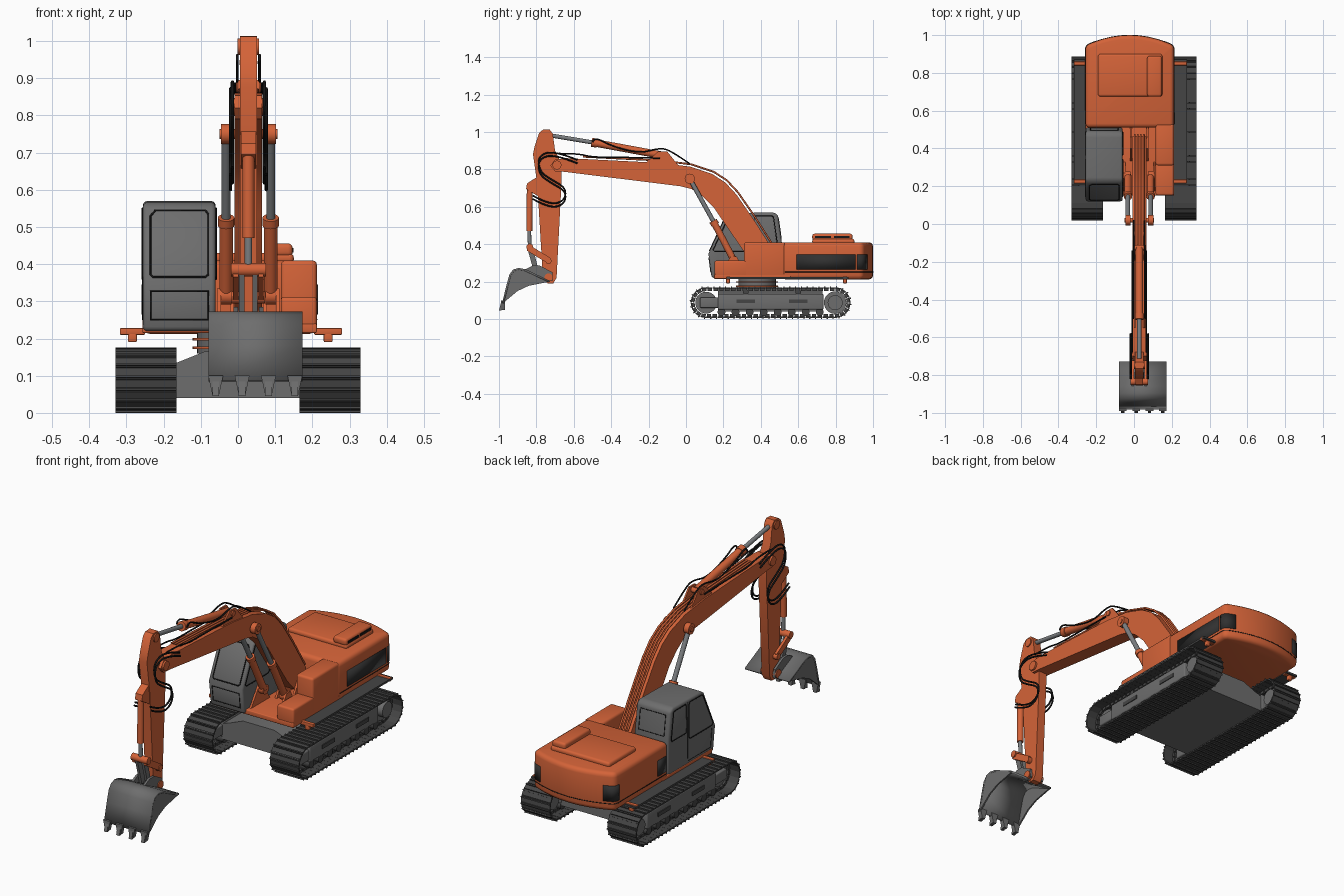
import bpy, bmesh, math
from mathutils import Vector, Matrix

if "Cube" in bpy.data.objects:
    bpy.data.objects.remove(bpy.data.objects["Cube"])

def material(name, c):
    m = bpy.data.materials.new(name)
    m.diffuse_color = (*c, 1)
    m.use_nodes = True
    m.node_tree.nodes["Principled BSDF"].inputs["Base Color"].default_value = m.diffuse_color
    return m

ORANGE = material("orange paint", (0.66, 0.125, 0.04))
GREY = material("mid grey", (0.155, 0.155, 0.155))
STEEL = material("rod steel", (0.2, 0.21, 0.22))
TRACK = material("track grey", (0.06, 0.06, 0.06))
DARK = material("dark panel", (0.03, 0.03, 0.03))
BLACK = material("hose black", (0.008, 0.008, 0.008))
CX = 0.028  # boom centre line

def finish(bm, name, mat, bevel=0.0):
    bmesh.ops.recalc_face_normals(bm, faces=bm.faces)
    if bevel:
        edges = [e for e in bm.edges if len(e.link_faces) == 2 and e.calc_face_angle() > 0.6]
        bmesh.ops.bevel(bm, geom=edges, offset=bevel, segments=3, profile=0.5, affect='EDGES', clamp_overlap=True)
    me = bpy.data.meshes.new(name)
    bm.to_mesh(me)
    bm.free()
    ob = bpy.data.objects.new(name, me)
    bpy.context.collection.objects.link(ob)
    me.materials.append(mat)
    bpy.ops.object.select_all(action='DESELECT')
    ob.select_set(True)
    bpy.context.view_layer.objects.active = ob
    bpy.ops.object.shade_smooth_by_angle(angle=math.radians(35))
    return ob

def prism(name, pts, axis, a, b, mat, bevel=0.0):
    """Extrude a 2D outline along an axis from a to b."""
    put = {'x': lambda p, t: (t, p[0], p[1]), 'y': lambda p, t: (p[0], t, p[1]), 'z': lambda p, t: (p[0], p[1], t)}[axis]
    bm = bmesh.new()
    lo = [bm.verts.new(put(p, a)) for p in pts]
    hi = [bm.verts.new(put(p, b)) for p in pts]
    bm.faces.new(lo)
    bm.faces.new(hi[::-1])
    n = len(pts)
    for i in range(n):
        bm.faces.new((lo[i], hi[i], hi[(i + 1) % n], lo[(i + 1) % n]))
    return finish(bm, name, mat, bevel)

def box(name, x, y, z, mat, bevel=0.0):
    return prism(name, [(x[0], y[0]), (x[1], y[0]), (x[1], y[1]), (x[0], y[1])], 'z', z[0], z[1], mat, bevel)

def rod(name, p, q, r, mat, sides=20):
    p, q = Vector(p), Vector(q)
    bm = bmesh.new()
    rot = (q - p).to_track_quat('Z', 'Y').to_matrix().to_4x4()
    bmesh.ops.create_cone(bm, cap_ends=True, segments=sides, radius1=r, radius2=r, depth=(q - p).length,
                          matrix=Matrix.Translation((p + q) / 2) @ rot)
    return finish(bm, name, mat)

def tube(name, pts, r, mat, closed=False, smooth=False):
    cu = bpy.data.curves.new(name, 'CURVE')
    cu.dimensions = '3D'
    cu.bevel_depth, cu.bevel_resolution, cu.resolution_u = r, 2, 6
    sp = cu.splines.new('NURBS' if smooth else 'POLY')
    sp.points.add(len(pts) - 1)
    for p, c in zip(sp.points, pts):
        p.co = (*c, 1)
    sp.use_cyclic_u = closed
    if smooth:
        sp.use_endpoint_u, sp.order_u = True, 3
    cu.materials.append(mat)
    bpy.context.collection.objects.link(bpy.data.objects.new(name, cu))

def ribbon(name, pts, vec, thick, mat):
    """Sheet swept from a polyline along vec, given a thickness."""
    bm = bmesh.new()
    a = [bm.verts.new(p) for p in pts]
    b = [bm.verts.new(Vector(p) + Vector(vec)) for p in pts]
    for i in range(len(pts) - 1):
        bm.faces.new((a[i], a[i + 1], b[i + 1], b[i]))
    ob = finish(bm, name, mat)
    mod = ob.modifiers.new("thickness", 'SOLIDIFY')
    mod.thickness, mod.offset = thick, 0
    return ob

# --- Tracks -------------------------------------------------------------
Y0, Y1, ZC, R = 0.1075, 0.7975, 0.0875, 0.078
L = Y1 - Y0
P = 2 * L + 2 * math.pi * R
N = 60

def track_point(t):
    if t < L:
        return Y0 + t, ZC - R, 0
    if t < L + math.pi * R:
        a = (t - L) / R
        return Y1 + R * math.sin(a), ZC - R * math.cos(a), a
    if t < 2 * L + math.pi * R:
        return Y1 - (t - L - math.pi * R), ZC + R, math.pi
    a = (t - 2 * L - math.pi * R) / R
    return Y0 - R * math.sin(a), ZC + R * math.cos(a), math.pi + a

for s, side in ((-1, "left"), (1, "right")):
    xc = s * 0.2475
    bm = bmesh.new()
    for i in range(N):
        y, z, a = track_point((i + 0.5) * P / N)
        base = Matrix.Translation((xc, y, z)) @ Matrix.Rotation(a, 4, 'X')
        for off, size in (((0, 0, 0), (0.165, P / N * 0.97, 0.007)), ((0, 0.009, -0.0065), (0.165, 0.006, 0.006)),
                          ((0.022, 0, 0.01), (0.012, P / N * 0.75, 0.014)), ((-0.022, 0, 0.01), (0.012, P / N * 0.75, 0.014))):
            bmesh.ops.create_cube(bm, size=1, matrix=base @ Matrix.Translation(off) @ Matrix.Diagonal((*size, 1)))
    finish(bm, side + "_track_shoes", TRACK)
    box(side + "_track_frame", (xc - 0.045, xc + 0.045), (0.17, 0.735), (0.05, 0.135), GREY, 0.008)
    box(side + "_idler_fork", (xc - 0.04, xc + 0.04), (0.075, 0.19), (0.06, 0.115), GREY, 0.006)
    for nm, y, r in (("idler", Y0, 0.058), ("sprocket", Y1, 0.06)):
        rod(f"{side}_{nm}", (xc - 0.02, y, ZC), (xc + 0.02, y, ZC), r, GREY, 28)
    rod(side + "_drive_hub", (xc - 0.05, Y1, ZC), (xc + 0.05, Y1, ZC), 0.04, GREY, 24)
    for i in range(8):
        y = 0.19 + i * 0.075
        rod(f"{side}_roller_{i}", (xc - 0.042, y, 0.037), (xc + 0.042, y, 0.037), 0.021, TRACK, 14)
    for i, y in enumerate((0.32, 0.6)):
        rod(f"{side}_carrier_{i}", (xc - 0.035, y, 0.143), (xc + 0.035, y, 0.143), 0.015, TRACK, 14)
        box(f"{side}_frame_slot_{i}", (xc - 0.049, xc + 0.049), (y - 0.05, y + 0.05), (0.085, 0.105), TRACK)

# --- Undercarriage and turntable ----------------------------------------
prism("carbody", [(-0.21, 0.04), (0.21, 0.04), (0.21, 0.12), (0.165, 0.135), (0.09, 0.165), (-0.09, 0.165),
                  (-0.165, 0.135), (-0.21, 0.12)], 'y', 0.17, 0.73, GREY)
rod("turntable", (-0.01, 0.38, 0.16), (-0.01, 0.38, 0.22), 0.1, GREY, 40)
for z in (0.172, 0.195):
    rod("turntable_ring", (-0.01, 0.38, z), (-0.01, 0.38, z + 0.006), 0.112, ORANGE, 40)

# --- Upper house --------------------------------------------------------
BX, W = -0.0225, 0.2345
corner = [(W - 0.03 + 0.03 * math.cos(math.radians(a)), 0.925 + 0.03 * math.sin(math.radians(a))) for a in (0, 22, 44, 66)]
arc = [(x, 1 - 0.048 * (x / 0.2167) ** 2) for x in (0.18, 0.15, 0.1, 0.05, 0)]
half = corner + arc
rear = [(BX + x, y) for x, y in half] + [(BX - x, y) for x, y in half[-2::-1]]
prism("engine_house", [(BX - W, 0.51), (BX + W, 0.51)] + rear, 'z', 0.212, 0.41, ORANGE, 0.022)
box("platform", (BX - W, BX + W), (0.15, 0.56), (0.215, 0.24), ORANGE, 0.004)
box("right_tank", (0.115, 0.212), (0.31, 0.53), (0.22, 0.41), ORANGE, 0.012)
box("right_toolbox", (0.115, 0.212), (0.152, 0.33), (0.22, 0.312), ORANGE, 0.01)
box("engine_hood", (-0.19, 0.15), (0.675, 0.9), (0.4, 0.43), ORANGE, 0.012)
box("hood_grille_box", (0.07, 0.147), (0.675, 0.89), (0.42, 0.456), ORANGE, 0.012)
for y in (0.69, 0.79):
    box("hood_grille_slot", (0.1, 0.1495), (y, y + 0.085), (0.432, 0.444), BLACK)

# painted dark panels and groove
for s, side, y0, y1 in ((1, "right", 0.59, 0.905), (-1, "left", 0.53, 0.6)):
    X = BX + s * W
    ribbon(side + "_dark_panel", [(X, y0, 0.265), (X, y1, 0.265)], (0, 0, 0.08), 0.006, DARK)
    ribbon(side + "_dark_corner", [(BX + s * x, y, 0.265) for x, y in [(W, 0.915)] + half[:5]], (0, 0, 0.08), 0.006, DARK)
ribbon("house_groove", [(BX + W, 0.53, 0.25)] + [(x, y, 0.25) for x, y in rear] + [(BX - W, 0.53, 0.25)],
       (0, 0, 0.003), 0.003, BLACK)

# side catwalks with brackets
for s, side, xa, xb in ((-1, "left", -0.318, -0.25), (1, "right", 0.205, 0.28)):
    box(side + "_catwalk", (xa, xb), (0.22, 0.87), (0.214, 0.224), TRACK)
    for y in (0.215, 0.84):
        box(side + "_catwalk_bracket", (xa, xb), (y, y + 0.02), (0.21, 0.228), ORANGE, 0.003)
        m = (xa + xb) / 2
        box(side + "_bracket_foot", (m - 0.012, m + 0.012), (y, y + 0.02), (0.19, 0.215), ORANGE, 0.004)

# --- Cab ----------------------------------------------------------------
prism("cab", [(0.137, 0.22), (0.12, 0.35), (0.213, 0.55), (0.235, 0.566), (0.47, 0.57), (0.492, 0.555), (0.512, 0.41), (0.512, 0.22)],
      'x', -0.256, -0.06, GREY, 0.012)

def slope(z):  # windshield plane
    return 0.12 + (z - 0.35) * 0.465 - 0.001

tube("windshield_frame", [(x, slope(z), z) for x, z in ((-0.235, 0.372), (-0.228, 0.365), (-0.088, 0.365), (-0.08, 0.372),
     (-0.08, 0.535), (-0.088, 0.545), (-0.222, 0.545), (-0.235, 0.53))], 0.0028, BLACK, True)
tube("lower_window_frame", [(x, 0.12 + (0.35 - z) * 0.13, z) for x, z in ((-0.235, 0.25), (-0.08, 0.25), (-0.08, 0.327), (-0.235, 0.327))],
     0.0028, BLACK, True)
for x, side in ((-0.2565, "left"), (-0.0595, "right")):
    tube(side + "_front_window", [(x, y, z) for y, z in ((0.145, 0.37), (0.225, 0.54), (0.235, 0.548), (0.335, 0.55), (0.342, 0.54),
         (0.342, 0.37), (0.33, 0.36), (0.155, 0.36))], 0.0028, BLACK, True)
    tube(side + "_rear_window", [(x, y, z) for y, z in ((0.365, 0.4), (0.365, 0.545), (0.372, 0.55), (0.46, 0.55), (0.468, 0.545),
         (0.487, 0.41), (0.48, 0.4))], 0.0028, BLACK, True)
tube("door_seam", [(-0.256, y, z) for y, z in ((0.155, 0.345), (0.165, 0.25), (0.35, 0.25), (0.353, 0.552))], 0.0016, BLACK)
tube("rear_cab_window", [(x, 0.512 - (z - 0.41) * 0.138, z) for x, z in ((-0.23, 0.43), (-0.085, 0.43), (-0.085, 0.535), (-0.23, 0.535))],
     0.0025, BLACK, True)

# --- Boom ---------------------------------------------------------------
top_edge = [(0.465, 0.37), (0.36, 0.535), (0.27, 0.665), (0.21, 0.73), (0.14, 0.775), (0.02, 0.815), (-0.14, 0.835)]
prism("boom", [(0.45, 0.29), (0.41, 0.275), (0.375, 0.29), (0.31, 0.36), (0.19, 0.535), (0.15, 0.595), (0.09, 0.655), (0.03, 0.695),
               (-0.03, 0.71), (-0.65, 0.787), (-0.7, 0.79), (-0.725, 0.82), (-0.7, 0.853), (-0.64, 0.86)] + top_edge[::-1],
      'x', CX - 0.037, CX + 0.037, ORANGE)
for dx in (-0.024, -0.008, 0.008, 0.024):
    tube("boom_pipe", [(CX + dx, y + 0.008, z + 0.012) for y, z in top_edge] + [(CX + dx, -0.55, 0.868)], 0.005, ORANGE)
for s, side in ((-1, "left"), (1, "right")):
    x = CX + s * 0.06
    a, m, b = Vector((x, 0.02, 0.75)), Vector((x, 0.145, 0.525)), Vector((x, 0.255, 0.315))
    rod(side + "_boom_rod", a, m, 0.012, STEEL)
    rod(side + "_boom_cylinder", m, b, 0.018, ORANGE)
    rod(side + "_boom_cylinder_collar", m, m + (b - m) * 0.1, 0.022, ORANGE)
    rod(side + "_boom_rod_eye", a - Vector((0.014, 0, 0)), a + Vector((0.014, 0, 0)), 0.027, ORANGE)
    rod(side + "_boom_cylinder_eye", b - Vector((0.014, 0, 0)), b + Vector((0.014, 0, 0)), 0.024, ORANGE)
    prism(side + "_cylinder_bracket", [(0.17, 0.235), (0.33, 0.235), (0.27, 0.335), (0.24, 0.335)], 'x', x + s * 0.014, x + s * 0.024, ORANGE)
    prism(side + "_boom_foot_bracket", [(0.33, 0.235), (0.52, 0.235), (0.46, 0.36), (0.4, 0.36)], 'x', CX + s * 0.039, CX + s * 0.05, ORANGE)
    # hoses around the elbow
    for k in (0, 1):
        o = 0.018 * k
        tube(side + "_elbow_hose", [(CX + s * (0.043 + 0.005 * k), y, z - o) for y, z in ((-0.58, 0.85), (-0.7, 0.9), (-0.79, 0.875), (-0.785, 0.79),
             (-0.72, 0.745), (-0.64, 0.7), (-0.65, 0.63), (-0.73, 0.61), (-0.82, 0.66))], 0.0045, BLACK, smooth=True)
    tube(side + "_stick_cylinder_hose", [(CX + s * 0.03, y, z) for y, z in ((0.02, 0.83), (-0.08, 0.9), (-0.14, 0.915), (-0.25, 0.885),
         (-0.4, 0.925), (-0.49, 0.975), (-0.5, 0.945))], 0.004, BLACK, smooth=True)
    tube(side + "_boom_hose", [(CX + s * 0.036, y, z) for y, z in ((-0.14, 0.86), (-0.35, 0.865), (-0.5, 0.865), (-0.58, 0.885), (-0.68, 0.885))],
         0.004, BLACK, smooth=True)
rod("boom_cylinder_pin", (CX - 0.078, 0.02, 0.75), (CX + 0.078, 0.02, 0.75), 0.013, ORANGE)

# stick cylinder on top of the boom
a, m, b = Vector((CX, -0.125, 0.875)), Vector((CX, -0.505, 0.945)), Vector((CX, -0.745, 0.985))
rod("stick_cylinder", a, m, 0.02, ORANGE)
rod("stick_cylinder_collar", m, m + (a - m) * 0.08, 0.024, ORANGE)
rod("stick_rod", m, b, 0.011, STEEL)
for x in (CX - 0.03, CX + 0.022):
    prism("stick_cylinder_bracket", [(-0.22, 0.83), (-0.04, 0.82), (-0.1, 0.895), (-0.15, 0.895)], 'x', x, x + 0.008, ORANGE)
rod("stick_cylinder_pin", (CX - 0.036, -0.125, 0.875), (CX + 0.036, -0.125, 0.875), 0.014, ORANGE)

# --- Stick --------------------------------------------------------------
prism("stick", [(-0.765, 1.012), (-0.73, 1.014), (-0.712, 0.99), (-0.7, 0.9), (-0.665, 0.83), (-0.665, 0.74), (-0.692, 0.22), (-0.71, 0.19),
                (-0.74, 0.19), (-0.765, 0.22), (-0.795, 0.72), (-0.818, 0.88), (-0.81, 0.92), (-0.785, 0.995)],
      'x', CX - 0.023, CX + 0.023, ORANGE)
for nm, y, z, w, r in (("top", -0.745, 0.985, 0.029, 0.022), ("elbow", -0.69, 0.823, 0.046, 0.024),
                       ("bucket", -0.735, 0.222, 0.045, 0.022), ("rocker", -0.735, 0.31, 0.045, 0.016)):
    rod(f"stick_{nm}_pin", (CX - w, y, z), (CX + w, y, z), r, ORANGE)

# bucket cylinder and linkage
a, m, b = Vector((CX, -0.835, 0.705)), Vector((CX, -0.838, 0.47)), Vector((CX, -0.835, 0.375))
rod("bucket_cylinder", a, m, 0.016, ORANGE)
rod("bucket_rod", m, b, 0.01, STEEL)
prism("bucket_cylinder_bracket", [(-0.78, 0.77), (-0.85, 0.725), (-0.855, 0.695), (-0.78, 0.65)], 'x', CX - 0.02, CX + 0.02, ORANGE)
rod("linkage_pin", (CX - 0.047, -0.835, 0.385), (CX + 0.047, -0.835, 0.385), 0.018, ORANGE)
for s in (-1, 1):
    x = CX + s * 0.034
    prism("rocker_link", [(-0.845, 0.4), (-0.725, 0.327), (-0.735, 0.295), (-0.85, 0.365)], 'x', x - 0.007, x + 0.007, ORANGE)
    x = CX + s * 0.018
    prism("bucket_link", [(-0.85, 0.385), (-0.82, 0.385), (-0.785, 0.25), (-0.81, 0.24)], 'x', x - 0.007, x + 0.007, GREY)
    x = CX + s * 0.034
    prism("bucket_ear", [(-0.86, 0.265), (-0.82, 0.285), (-0.78, 0.285), (-0.715, 0.25), (-0.712, 0.205), (-0.76, 0.2)], 'x', x - 0.006, x + 0.006, GREY)

# --- Bucket -------------------------------------------------------------
BX0, BX1 = -0.08, 0.173
shell = [(-0.978, 0.085), (-0.955, 0.18), (-0.94, 0.235), (-0.922, 0.26), (-0.895, 0.268), (-0.86, 0.262), (-0.81, 0.238), (-0.73, 0.2)]
ribbon("bucket_shell", [(BX0, y, z) for y, z in shell], (BX1 - BX0, 0, 0), 0.01, GREY)
for x in (BX0, BX1 - 0.008):
    prism("bucket_side", shell + [(-0.84, 0.178), (-0.9, 0.15)], 'x', x, x + 0.008, GREY)
for i in range(4):
    x = -0.06 + i * 0.071
    prism("bucket_tooth", [(x - 0.02, 0.1), (x - 0.009, 0.048), (x + 0.009, 0.048), (x + 0.02, 0.1)], 'y', -0.99, -0.968, GREY)
    prism("tooth_tip", [(-0.99, 0.085), (-1.0, 0.046), (-0.988, 0.046), (-0.968, 0.085)], 'x', x - 0.009, x + 0.009, GREY)
